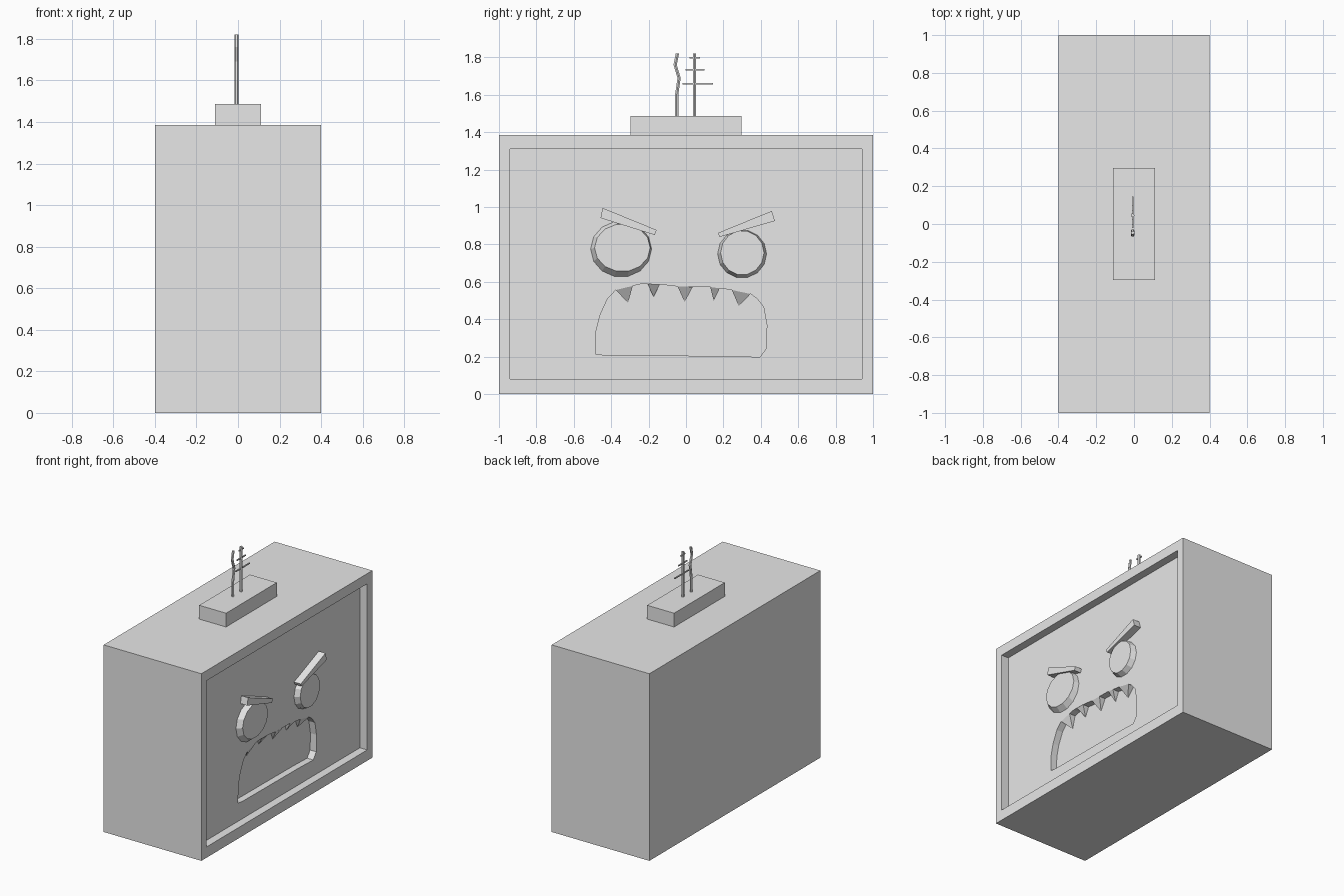
import bpy, bmesh, math
from mathutils import Vector

if "Cube" in bpy.data.objects:
    bpy.data.objects.remove(bpy.data.objects["Cube"], do_unlink=True)

grey = bpy.data.materials.new("plain grey")
grey.use_nodes = True
GREY = (0.8, 0.8, 0.8, 1)
grey.diffuse_color = GREY
grey.node_tree.nodes["Principled BSDF"].inputs["Base Color"].default_value = GREY

FRONT = 0.40            # outer face of the frame
SCREEN = 0.34           # sunken screen surface
MOUTH = 0.29            # mouth floor


def finish(name, bm):
    bmesh.ops.recalc_face_normals(bm, faces=bm.faces)
    mesh = bpy.data.meshes.new(name)
    bm.to_mesh(mesh)
    bm.free()
    mesh.materials.append(grey)
    ob = bpy.data.objects.new(name, mesh)
    bpy.context.collection.objects.link(ob)
    return ob


def loft(name, rings):
    """Skin a list of equal-length point rings and cap both ends."""
    bm = bmesh.new()
    loops = [[bm.verts.new(p) for p in ring] for ring in rings]
    n = len(loops[0])
    for a, b in zip(loops, loops[1:]):
        for i in range(n):
            j = (i + 1) % n
            bm.faces.new((a[i], a[j], b[j], b[i]))
    bm.faces.new(loops[0])
    bm.faces.new(loops[-1])
    return finish(name, bm)


def plate(name, outline, x0, x1):
    """Extrude a (y, z) outline along x."""
    return loft(name, [[(x, y, z) for y, z in outline] for x in (x0, x1)])


def rect(y0, y1, z0, z1):
    return [(y0, z0), (y1, z0), (y1, z1), (y0, z1)]


def ellipse(x, cy, cz, ry, rz, n=14):
    return [(x, cy + ry * math.cos(2 * math.pi * i / n),
             cz + rz * math.sin(2 * math.pi * i / n)) for i in range(n)]


def rod(name, points, r, n=6):
    """Thin rod through (y, z) points, with level rings."""
    return loft(name, [[(-0.007 + r * math.cos(2 * math.pi * i / n),
                         y + r * math.sin(2 * math.pi * i / n), z)
                        for i in range(n)] for y, z in points])


def carve(target, cutter):
    mod = target.modifiers.new("carve", 'BOOLEAN')
    mod.operation, mod.solver, mod.object = 'DIFFERENCE', 'EXACT', cutter
    bpy.context.view_layer.objects.active = target
    bpy.ops.object.modifier_apply(modifier=mod.name)
    bpy.data.objects.remove(cutter, do_unlink=True)


# Cabinet with sunken screen and carved mouth
cabinet = plate("cabinet", rect(-1, 1, 0, 1.385), -0.4, FRONT)
carve(cabinet, plate("screen_cutter", rect(-0.94, 0.94, 0.08, 1.31), SCREEN, FRONT + 0.1))
mouth = [(-0.485, 0.214), (-0.43, 0.208), (0.22, 0.203), (0.395, 0.198), (0.43, 0.245),
         (0.432, 0.37), (0.415, 0.465), (0.38, 0.51), (0.345, 0.535), (0.245, 0.556),
         (0.13, 0.572), (-0.045, 0.575), (-0.14, 0.586), (-0.24, 0.588), (-0.285, 0.578),
         (-0.375, 0.556), (-0.42, 0.508), (-0.46, 0.42), (-0.48, 0.34)]
carve(cabinet, plate("mouth_cutter", mouth, MOUTH, FRONT + 0.1))

# Teeth: wedges sloping from the lip down to the mouth floor
teeth = [((-0.375, 0.556), (-0.285, 0.578), (-0.31, 0.487)),
         ((-0.205, 0.587), (-0.14, 0.586), (-0.173, 0.519)),
         ((-0.045, 0.575), (0.036, 0.573), (-0.007, 0.492)),
         ((0.13, 0.572), (0.18, 0.565), (0.148, 0.497)),
         ((0.245, 0.556), (0.345, 0.535), (0.282, 0.471))]
for i, (a, b, tip) in enumerate(teeth):
    bm = bmesh.new()
    la, lb = [bm.verts.new((SCREEN, *p)) for p in (a, b)]
    fa, fb, ft = [bm.verts.new((MOUTH, *p)) for p in (a, b, tip)]
    for f in ((la, lb, ft), (la, fa, fb, lb), (la, ft, fa), (lb, fb, ft), (fa, ft, fb)):
        bm.faces.new(f)
    finish(f"tooth_{i + 1}", bm)

# Eyes: shallow tapered discs
EYE = SCREEN + 0.04
loft("eye_right", [ellipse(SCREEN, -0.347, 0.775, 0.163, 0.15),
                   ellipse(EYE, -0.340, 0.782, 0.149, 0.128)])
loft("eye_left", [ellipse(SCREEN, 0.300, 0.749, 0.131, 0.129),
                  ellipse(EYE, 0.301, 0.755, 0.116, 0.119)])

# Slanted brows
plate("brow_right", [(-0.446, 0.995), (-0.457, 0.941), (-0.167, 0.85), (-0.157, 0.877)],
      SCREEN, FRONT - 0.005)
plate("brow_left", [(0.459, 0.979), (0.475, 0.925), (0.18, 0.84), (0.17, 0.861)],
      SCREEN, FRONT - 0.005)

# Aerial stand and aerials
plate("aerial_stand", rect(-0.297, 0.297, 1.385, 1.487), -0.11, 0.11)
rod("straight_aerial", [(0.046, 1.487), (0.046, 1.82)], 0.01)
rod("bent_aerial", [(-0.05, 1.487), (-0.05, 1.6), (-0.037, 1.69), (-0.058, 1.76),
                    (-0.046, 1.82)], 0.01)
for i, (y0, y1, z) in enumerate([(-0.02, 0.145, 1.658), (-0.003, 0.1, 1.735), (0.02, 0.074, 1.797)]):
    plate(f"aerial_crossbar_{i + 1}", rect(y0, y1, z - 0.004, z + 0.004), -0.011, -0.003)
